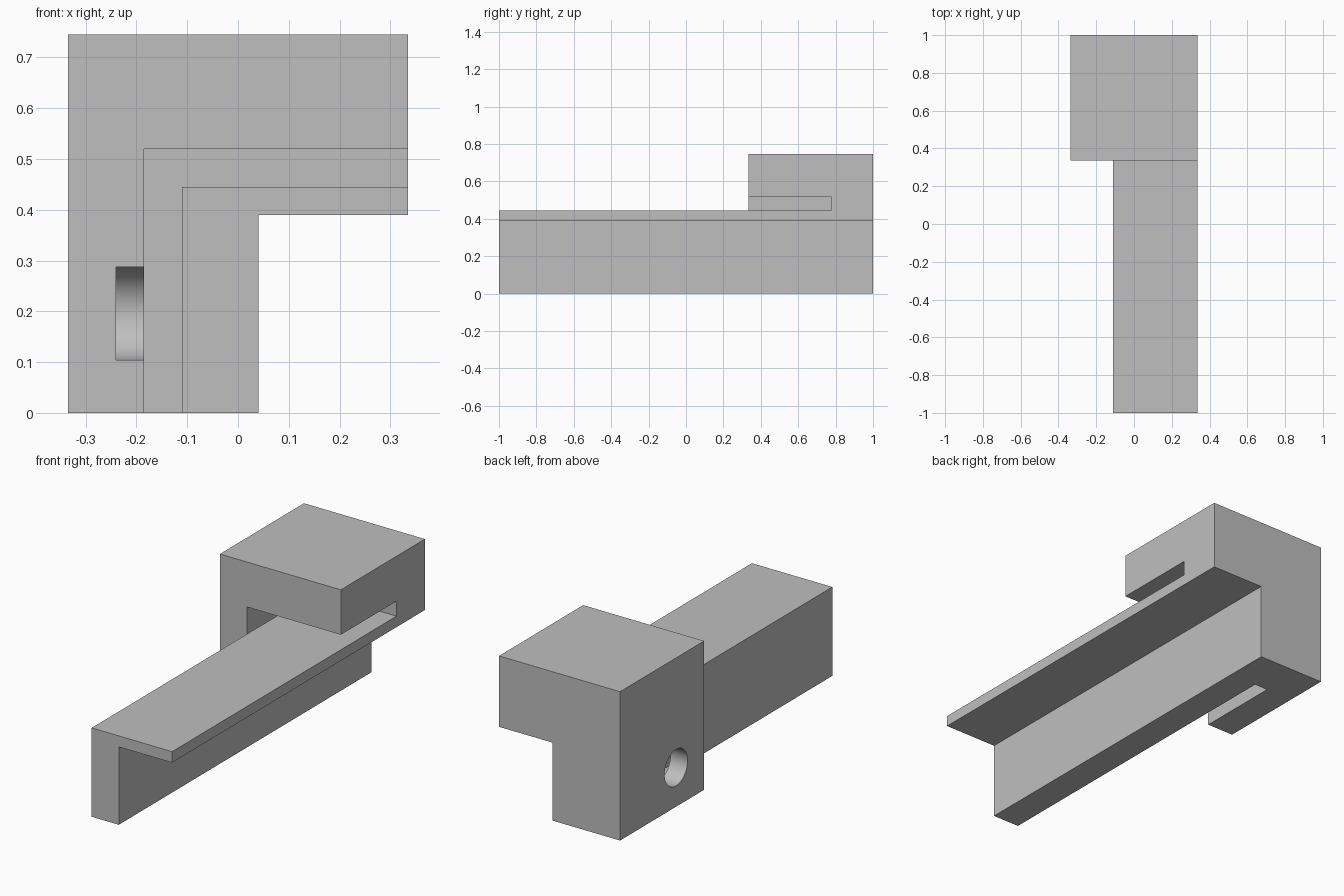
import bpy, bmesh
from math import cos, sin, pi
from mathutils import Vector

if "Cube" in bpy.data.objects:
    bpy.data.objects.remove(bpy.data.objects["Cube"], do_unlink=True)

grey = bpy.data.materials.new("light grey")
grey.use_nodes = True
colour = (0.52, 0.52, 0.52, 1)
grey.diffuse_color = colour
grey.node_tree.nodes["Principled BSDF"].inputs["Base Color"].default_value = colour


def prism(name, profile, axis, start, end):
    """Extrude a 2D profile: (x, z) along y, or (y, z) along x."""
    bm = bmesh.new()
    place = (lambda a, b: (a, start, b)) if axis == "y" else (lambda a, b: (start, a, b))
    face = bm.faces.new([bm.verts.new(place(a, b)) for a, b in profile])
    new = bmesh.ops.extrude_face_region(bm, geom=[face])["geom"]
    shift = Vector((0, end - start, 0)) if axis == "y" else Vector((end - start, 0, 0))
    bmesh.ops.translate(bm, verts=[v for v in new if isinstance(v, bmesh.types.BMVert)], vec=shift)
    bmesh.ops.recalc_face_normals(bm, faces=bm.faces)
    mesh = bpy.data.meshes.new(name)
    bm.to_mesh(mesh)
    bm.free()
    mesh.materials.append(grey)
    obj = bpy.data.objects.new(name, mesh)
    bpy.context.collection.objects.link(obj)
    return obj


def angle(x0, z0, x1, z1, right, bottom):
    """L profile between an outer corner (x0, z1) and an inner corner (x1, z0)."""
    return [(x0, bottom), (x1, bottom), (x1, z0), (right, z0), (right, z1), (x0, z1)]


def arc(radius, first, last, count):
    return [(HOLE_Y + radius * cos(first + (last - first) * i / count),
             HOLE_Z + radius * sin(first + (last - first) * i / count)) for i in range(count + 1)]


def cut(target, cutter):
    cutter.hide_render = True
    mod = target.modifiers.new(cutter.name, "BOOLEAN")
    mod.operation, mod.solver, mod.object = "DIFFERENCE", "EXACT", cutter
    bpy.context.view_layer.objects.active = target
    bpy.ops.object.modifier_apply(modifier=mod.name)
    bpy.data.objects.remove(cutter, do_unlink=True)


HOLE_Y, HOLE_Z, R = 0.557, 0.196, 0.0915

# Full-length angle that holds both the clamp head and the rail
body = prism("rail_clamp", angle(-0.335, 0.39, 0.04, 0.745, 0.335, 0), "y", -1, 1)

# Slot between rail and head
cut(body, prism("slot_cutter", angle(-0.185, 0.445, -0.11, 0.52, 0.5, -0.1), "y", -1.1, 0.775))

# Remove the head in front, leaving the bare rail
cut(body, prism("front_cutter", angle(-0.5, 0.48, -0.15, 0.9, 0.5, -0.1), "y", -1.1, 0.335))

# Round-ended pocket open to the front and to the slot
pocket = [(0.2, HOLE_Z - R)] + arc(R, -pi / 2, pi / 2, 32) + [(0.2, HOLE_Z + R)]
cut(body, prism("pocket_cutter", pocket, "x", -0.24, -0.15))

# Screw hole through the side wall
cut(body, prism("hole_cutter", arc(R - 0.0005, 0, 2 * pi, 64)[:-1], "x", -0.4, -0.2))

bpy.ops.object.select_all(action="DESELECT")
body.select_set(True)
bpy.context.view_layer.objects.active = body
bpy.ops.object.shade_smooth_by_angle(angle=pi / 6)
